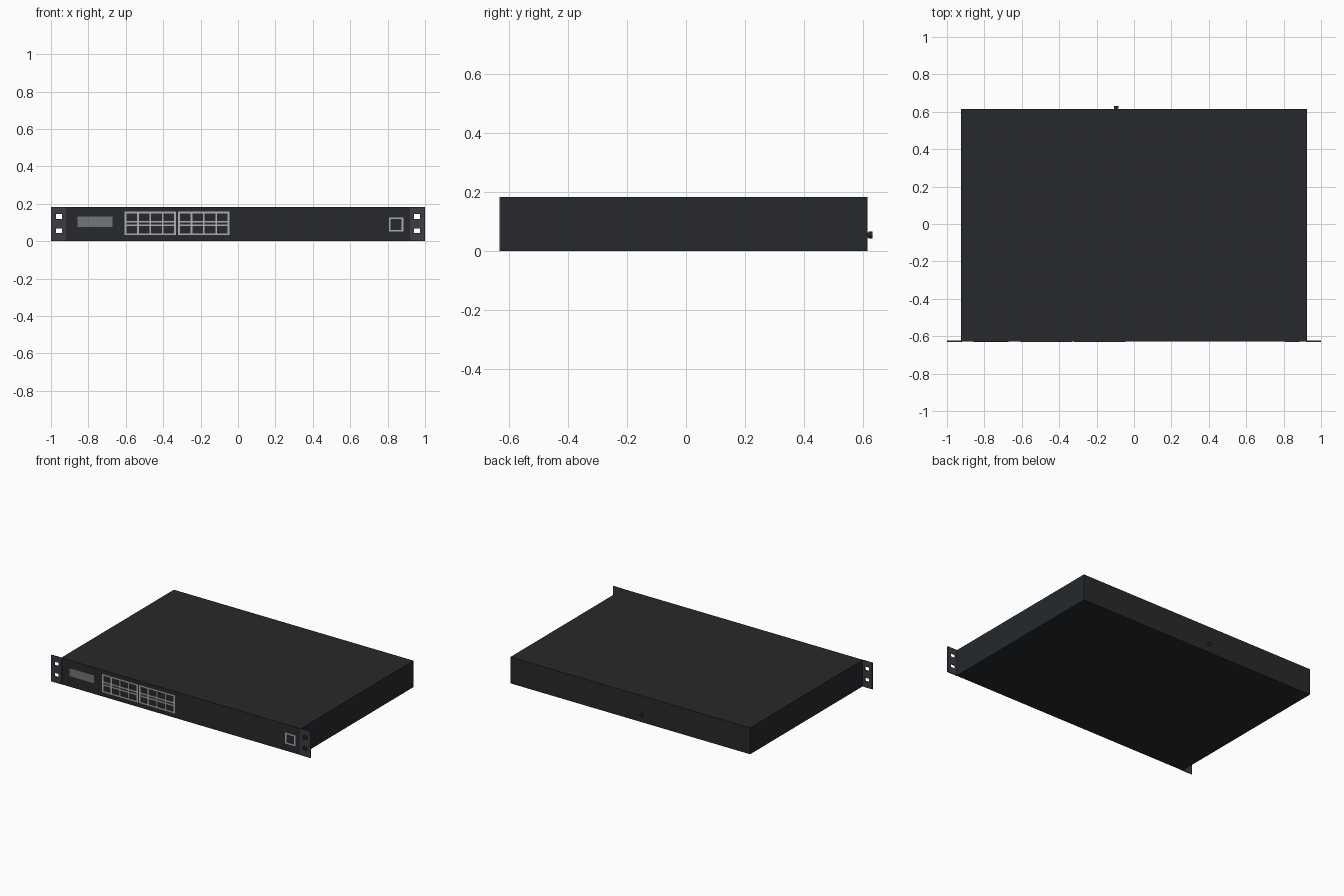
import bpy, bmesh, math

if "Cube" in bpy.data.objects:
    bpy.data.objects.remove(bpy.data.objects["Cube"])


def material(name, rgb):
    m = bpy.data.materials.new(name)
    m.diffuse_color = (*rgb, 1)
    m.use_nodes = True
    m.node_tree.nodes["Principled BSDF"].inputs["Base Color"].default_value = m.diffuse_color
    return m


DARK = material("dark_shell", (0.019, 0.022, 0.025))
EAR = material("ear_grey", (0.045, 0.045, 0.055))
LIGHT = material("light_frame", (0.42, 0.43, 0.42))
LABEL = material("label_grey", (0.17, 0.18, 0.19))


def finish(name, bm, mat):
    bmesh.ops.recalc_face_normals(bm, faces=bm.faces)
    me = bpy.data.meshes.new(name)
    bm.to_mesh(me)
    bm.free()
    me.materials.append(mat)
    ob = bpy.data.objects.new(name, me)
    bpy.context.collection.objects.link(ob)
    return ob


def box(name, lo, hi, mat):
    bm = bmesh.new()
    bmesh.ops.create_cube(bm, size=1)
    for v in bm.verts:
        v.co = [lo[i] if v.co[i] < 0 else hi[i] for i in range(3)]
    return finish(name, bm, mat)


def lattice(name, xs, zs, y0, y1, mat):
    """Plate in the xz plane; every odd/odd cell is an opening."""
    bm = bmesh.new()
    grid = [[bm.verts.new((x, y0, z)) for z in zs] for x in xs]
    for i in range(len(xs) - 1):
        for j in range(len(zs) - 1):
            if not (i % 2 and j % 2):
                bm.faces.new((grid[i][j], grid[i + 1][j],
                              grid[i + 1][j + 1], grid[i][j + 1]))
    ext = bmesh.ops.extrude_face_region(bm, geom=bm.faces[:], use_keep_orig=True)
    for g in ext["geom"]:
        if isinstance(g, bmesh.types.BMVert):
            g.co.y = y1
    return finish(name, bm, mat)


BACK, FRONT, TOP = 0.614, -0.629, 0.184
FACE = -0.632

# Main casing
box("casing", (-0.925, FRONT, 0), (0.925, BACK, TOP), DARK)

# Rack ears with two slots each
ear_z = [0, 0.043, 0.067, 0.12, 0.145, TOP]
for side, s in (("left", -1), ("right", 1)):
    xs = sorted(s * x for x in (0.919, 0.942, 0.974, 1.0))
    lattice("rack_ear_" + side, xs, ear_z, -0.631, -0.624, EAR)

# Port banks: four columns, two rows and a narrow slit between the rows
port_z = [0.032, 0.041, 0.080, 0.089, 0.099, 0.108, 0.149, 0.158]
border = 0.010
for n, (x0, x1) in enumerate(((-0.607, -0.331), (-0.321, -0.045))):
    w = (x1 - x0 - 5 * border) / 4
    xs = []
    for k in range(5):
        a = x0 + k * (w + border)
        xs += [a, a + border]
    lattice(f"port_bank_{n + 1}", xs, port_z, FACE, FRONT + 0.001, LIGHT)

# Square button frame on the right
lattice("button_frame", [0.806, 0.816, 0.875, 0.885],
        [0.051, 0.061, 0.118, 0.128], FACE, FRONT + 0.001, LIGHT)

# Indicator panel on the left
box("indicator_panel", (-0.858, FACE + 0.001, 0.075),
    (-0.671, FRONT + 0.001, 0.131), LABEL)

# Grounding screw at the back: shank and head
for name, r, y0, y1 in (("screw_shank", 0.008, BACK - 0.004, 0.624),
                        ("screw_head", 0.0115, 0.618, 0.632)):
    bpy.ops.mesh.primitive_cylinder_add(
        vertices=16, radius=r, depth=y1 - y0,
        location=(-0.095, (y0 + y1) / 2, 0.055), rotation=(math.pi / 2, 0, 0))
    ob = bpy.context.object
    ob.name = name
    ob.data.materials.append(DARK)
    bpy.ops.object.shade_smooth_by_angle()
